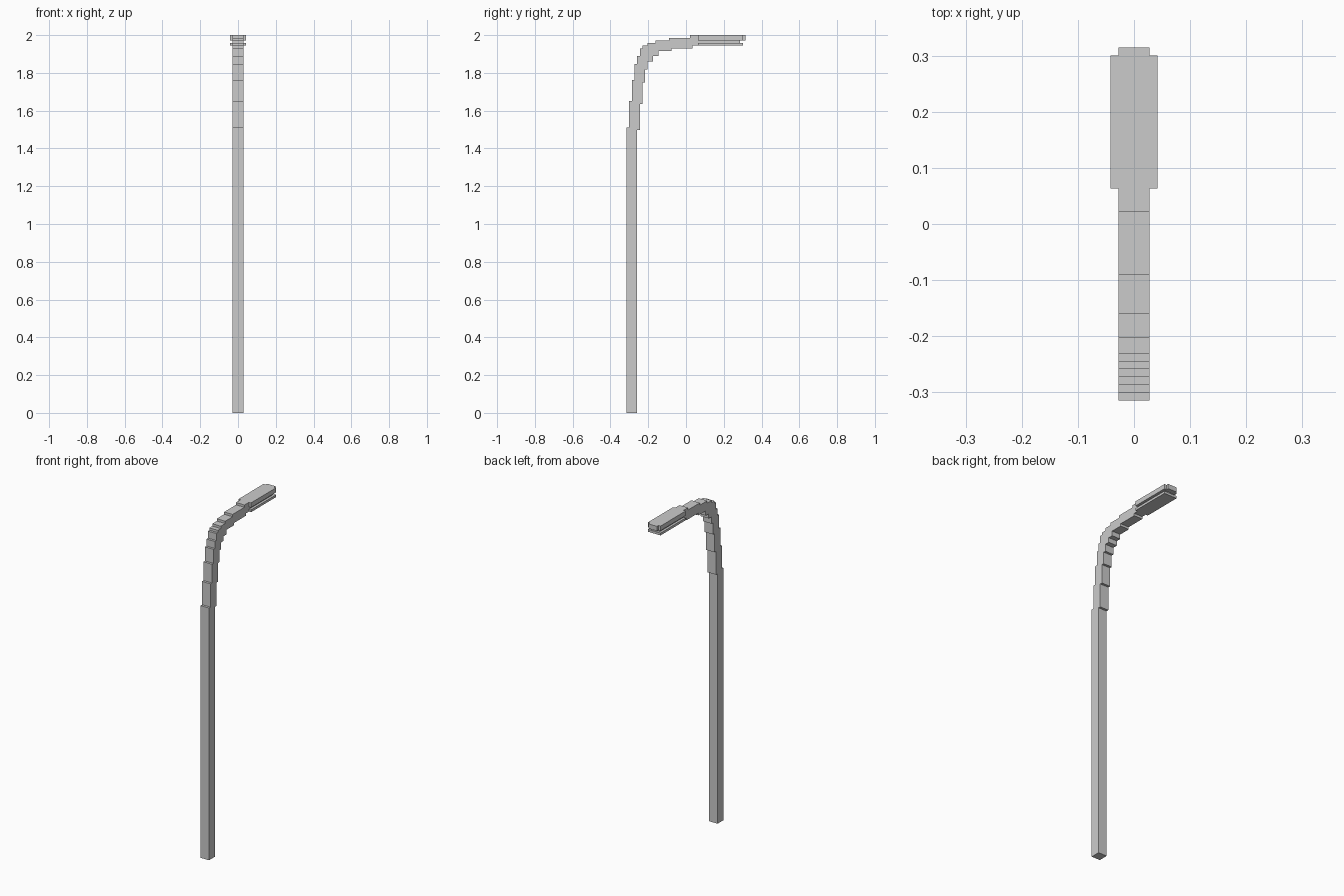
import bpy, bmesh
from mathutils import Vector

if "Cube" in bpy.data.objects:
    bpy.data.objects.remove(bpy.data.objects["Cube"])

U = 2.0 / 143          # one block unit; the lamp is 143 blocks tall
Y0 = -22.5             # 45 blocks deep, centred on y


def extrude(name, pts, direction):
    """Extrude a closed flat outline along a direction."""
    bm = bmesh.new()
    face = bm.faces.new([bm.verts.new(Vector(p) * U) for p in pts])
    ext = bmesh.ops.extrude_face_region(bm, geom=[face])
    moved = [g for g in ext["geom"] if isinstance(g, bmesh.types.BMVert)]
    bmesh.ops.translate(bm, verts=moved, vec=Vector(direction) * U)
    bmesh.ops.recalc_face_normals(bm, faces=bm.faces)
    mesh = bpy.data.meshes.new(name)
    bm.to_mesh(mesh)
    bm.free()
    obj = bpy.data.objects.new(name, mesh)
    bpy.context.collection.objects.link(obj)
    return obj


def stairs(steps, end):
    """Turn (y, top) steps into a stepped line that stops at y = end."""
    line = []
    for i, (y, top) in enumerate(steps):
        nxt = steps[i + 1][0] if i + 1 < len(steps) else end
        line += [(y, top), (nxt, top)]
    return line


# Stepped pole and curved arm, from the outer and inner outlines
outer = [(0, 108), (1, 118), (2, 126), (3, 132), (4, 135), (5, 138),
         (6, 139), (8, 140), (11, 141), (16, 142), (24, 143)]
inner = [(4, 107), (5, 117), (6, 125), (7, 130), (8, 133), (10, 135),
         (12, 137), (17, 138), (25, 139)]
outline = [(0, 0)] + stairs(outer, 27) + stairs(inner, 27)[::-1] + [(4, 0)]
extrude("pole_and_arm", [(-2, y + Y0, z) for y, z in outline], (4, 0, 0))


def slab(name, half, y1, z0, z1, nose=0):
    """Lamp head layer, optionally with a narrower nose at the far end."""
    right = [(half, 27), (half, y1)]
    if nose:
        right += [(2, y1), (2, y1 + nose)]
    pts = right + [(-x, y) for x, y in reversed(right)]
    extrude(name, [(x, y + Y0, z0) for x, y in pts], (0, 0, z1 - z0))


# Lamp head: top cover, recessed band, lower plate
slab("head_cover", 3, 44, 141, 143, nose=1)
slab("head_band", 2, 43, 140, 141)
slab("head_lower_plate", 3, 44, 139, 140)
